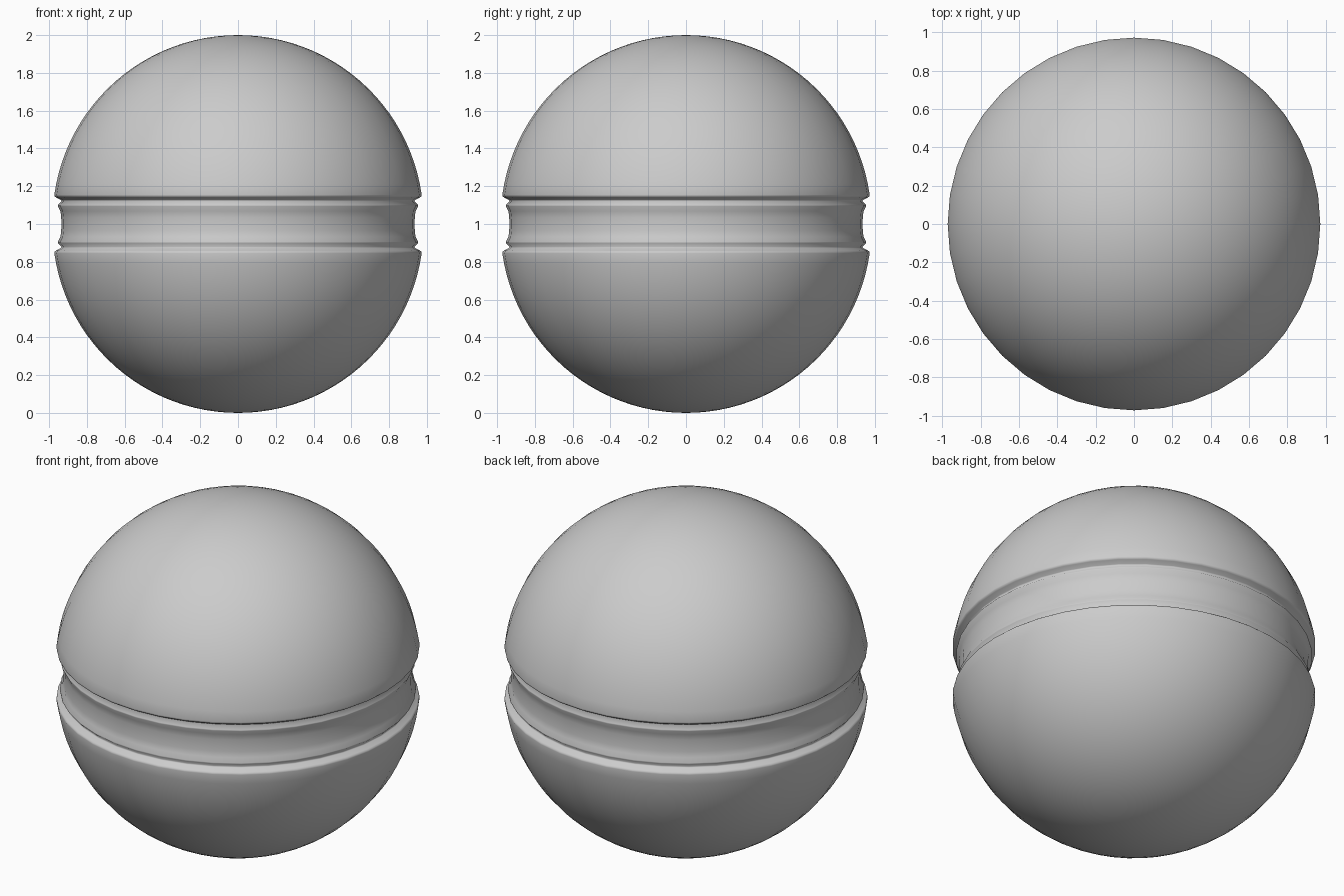
import bpy, bmesh
from math import sin, cos, pi, asin

if "Cube" in bpy.data.objects:
    bpy.data.objects.remove(bpy.data.objects["Cube"])

SEGMENTS = 40
R, OFFSET = 0.982, 0.018      # dome radius and distance of its centre from the equator
LIP = 0.155                   # height of the groove lip above the equator

# Upper half of the profile: dome from the pole down to the lip
start = asin((LIP - OFFSET) / R)
upper = []
for i in range(25):
    a = pi / 2 + (start - pi / 2) * i / 24
    upper.append((R * cos(a), OFFSET + R * sin(a)))
# Rounded lip, groove, ridge and recessed belt
upper += [(0.971, 0.147), (0.964, 0.141), (0.938, 0.128), (0.934, 0.122),
          (0.953, 0.101), (0.953, 0.094), (0.940, 0.068), (0.936, 0.035)]
profile = upper + [(0.935, 0.0)] + [(r, -z) for r, z in reversed(upper)]

# Turn the profile around the vertical axis
bm = bmesh.new()
rings = []
for r, z in profile:
    if r < 1e-5:
        rings.append([bm.verts.new((0, 0, 1 + z))])
    else:
        rings.append([bm.verts.new((r * cos(2 * pi * k / SEGMENTS),
                                    r * sin(2 * pi * k / SEGMENTS), 1 + z))
                      for k in range(SEGMENTS)])
for a, b in zip(rings, rings[1:]):
    for k in range(SEGMENTS):
        n = (k + 1) % SEGMENTS
        if len(a) == 1:
            bm.faces.new((a[0], b[k], b[n]))
        elif len(b) == 1:
            bm.faces.new((a[k], b[0], a[n]))
        else:
            bm.faces.new((a[k], b[k], b[n], a[n]))
bmesh.ops.recalc_face_normals(bm, faces=bm.faces)
for f in bm.faces:
    f.smooth = True

mesh = bpy.data.meshes.new("grooved_ball")
bm.to_mesh(mesh)
bm.free()
ball = bpy.data.objects.new("grooved_ball", mesh)
bpy.context.collection.objects.link(ball)
